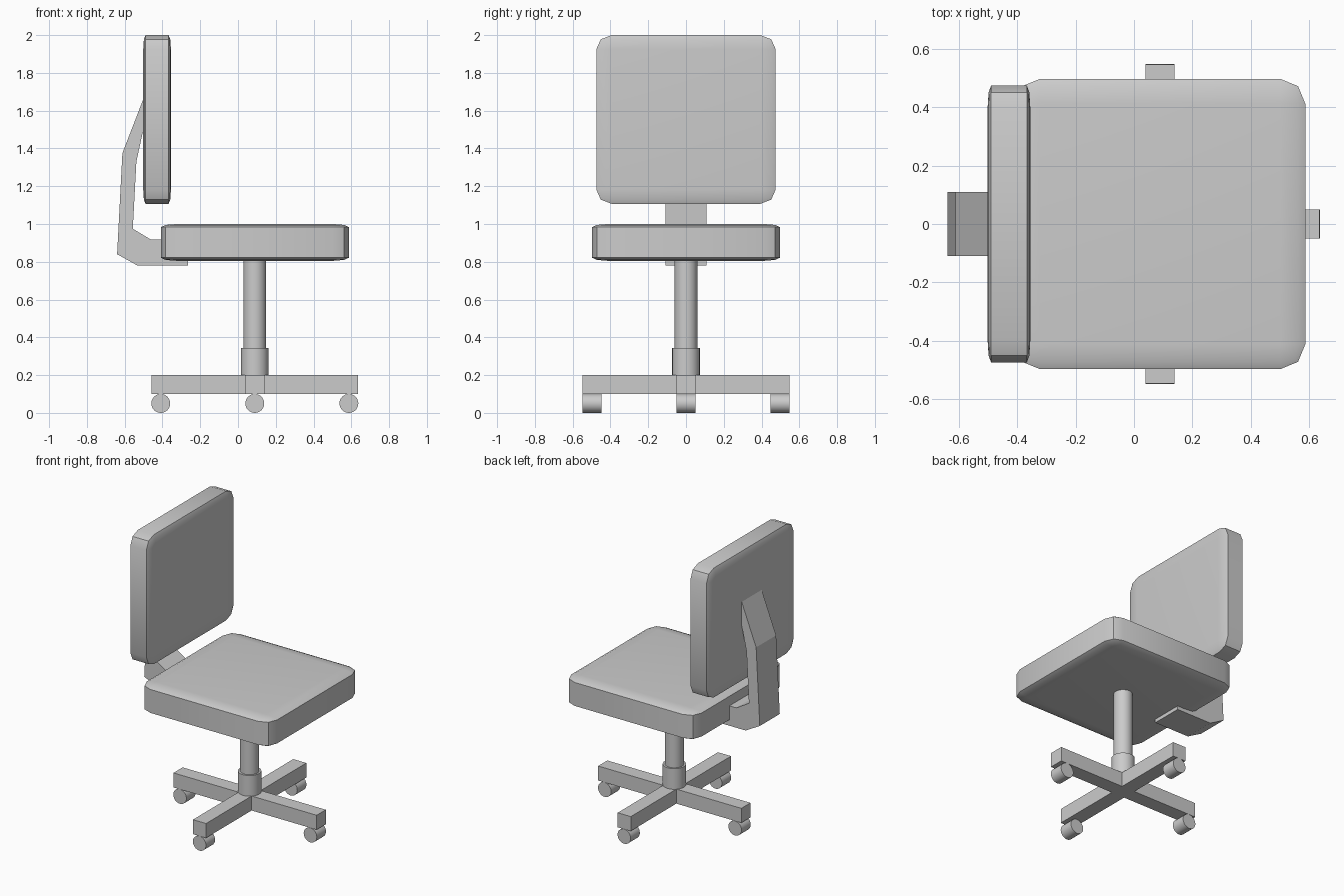
import bpy, bmesh, math
from mathutils import Matrix, Vector

if "Cube" in bpy.data.objects:
    bpy.data.objects.remove(bpy.data.objects["Cube"])

CX = 0.089   # centre line of the seat, post and base


def finish(name, bm, smooth=None):
    bmesh.ops.recalc_face_normals(bm, faces=bm.faces)
    me = bpy.data.meshes.new(name)
    bm.to_mesh(me)
    bm.free()
    ob = bpy.data.objects.new(name, me)
    bpy.context.collection.objects.link(ob)
    if smooth:
        bpy.ops.object.select_all(action='DESELECT')
        ob.select_set(True)
        bpy.context.view_layer.objects.active = ob
        bpy.ops.object.shade_smooth_by_angle(angle=math.radians(smooth))
    return ob


def cushion(name, lo, hi):
    # rounded unit cube stretched to the given bounds
    bm = bmesh.new()
    bmesh.ops.create_cube(bm, size=1)
    bmesh.ops.bevel(bm, geom=bm.edges[:], offset=0.085, segments=2,
                    profile=0.5, affect='EDGES')
    lo, hi = Vector(lo), Vector(hi)
    bmesh.ops.scale(bm, vec=hi - lo, verts=bm.verts)
    bmesh.ops.translate(bm, vec=(lo + hi) / 2, verts=bm.verts)
    return finish(name, bm, 30)


def cylinder(name, centre, radius, length, turn=None):
    bm = bmesh.new()
    m = Matrix.Translation(centre)
    if turn:
        m = m @ Matrix.Rotation(math.radians(90), 4, turn)
    bmesh.ops.create_cone(bm, cap_ends=True, segments=32, radius1=radius,
                          radius2=radius, depth=length, matrix=m)
    return finish(name, bm, 40)


def prism(name, points, direction):
    # extrude a closed outline along a direction
    bm = bmesh.new()
    face = bm.faces.new([bm.verts.new(p) for p in points])
    ext = bmesh.ops.extrude_face_region(bm, geom=[face], use_keep_orig=True)
    verts = [g for g in ext['geom'] if isinstance(g, bmesh.types.BMVert)]
    bmesh.ops.translate(bm, vec=direction, verts=verts)
    return finish(name, bm)


# Cushions
cushion("seat", (-0.408, -0.497, 0.805), (0.587, 0.497, 1.0))
cushion("backrest", (-0.502, -0.475, 1.107), (-0.355, 0.475, 2.0))

# Bent bracket joining the seat to the backrest
profile = [(-0.265, 0.78), (-0.532, 0.78), (-0.64, 0.84), (-0.612, 1.375),
           (-0.475, 1.73), (-0.475, 1.62), (-0.538, 1.33), (-0.557, 0.975),
           (-0.46, 0.917), (-0.265, 0.917)]
prism("back_bracket", [(x, -0.109, z) for x, z in profile], (0, 0.218, 0))

# Centre post
cylinder("post", (CX, 0, 0.52), 0.06, 0.64)
cylinder("post_sleeve", (CX, 0, 0.27), 0.073, 0.145)

# Cross-shaped base: one arm's corners turned four times
R, W = 0.547, 0.05
cross = []
for k in range(4):
    rot = Matrix.Rotation(k * math.pi / 2, 3, 'Z')
    for p in ((R, -W), (R, W), (W, W)):
        cross.append(rot @ Vector((*p, 0)) + Vector((CX, 0, 0.1)))
prism("base_cross", cross, (0, 0, 0.1))

# Casters, all rolling along x
for i, (dx, dy) in enumerate(((0.498, 0), (0, 0.498), (-0.498, 0), (0, -0.498))):
    cylinder(f"caster_{i + 1}", (CX + dx, dy, 0.05), 0.05, 0.1, 'X')
